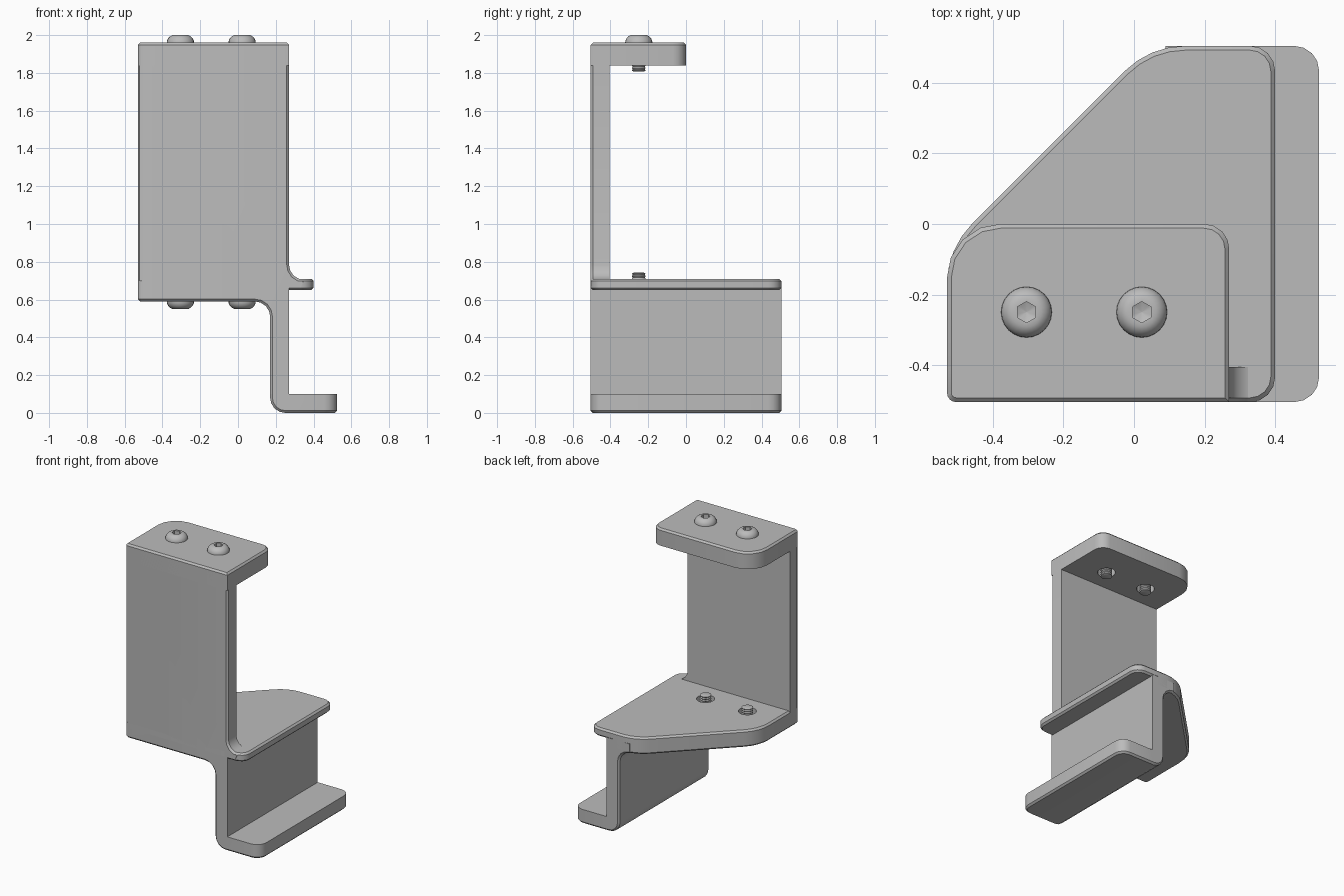
import bpy, bmesh, math
from mathutils import Vector

cube = bpy.data.objects.get("Cube")
if cube:
    bpy.data.objects.remove(cube)

grey = bpy.data.materials.new("plain_grey")
grey.use_nodes = True
COLOUR = (0.5, 0.5, 0.5, 1)
grey.diffuse_color = COLOUR
grey.node_tree.nodes["Principled BSDF"].inputs["Base Color"].default_value = COLOUR

LEFT, RIGHT, FRONT, BACK = -0.53, 0.27, -0.505, 0.505
CHAMFER = 0.012


def rounded(corners, steps=4):
    """Outline from (u, v, tangent length) corners, with true arcs."""
    out = []
    for i, (u, v, t) in enumerate(corners):
        p = Vector((u, v))
        if not t:
            out.append(p)
            continue
        a = (Vector(corners[i - 1][:2]) - p).normalized()
        b = (Vector(corners[(i + 1) % len(corners)][:2]) - p).normalized()
        w = math.sin(a.angle(b) / 2)
        for k in range(steps + 1):
            s = k / steps
            ca, cp, cb = (1 - s) ** 2, 2 * w * s * (1 - s), s * s
            out.append((ca * (p + a * t) + cp * p + cb * (p + b * t)) / (ca + cp + cb))
    return out


def finish(name, bm):
    bmesh.ops.recalc_face_normals(bm, faces=bm.faces)
    mesh = bpy.data.meshes.new(name)
    bm.to_mesh(mesh)
    bm.free()
    mesh.materials.append(grey)
    obj = bpy.data.objects.new(name, mesh)
    bpy.context.collection.objects.link(obj)
    return obj


def prism(name, corners, axis, low, high, bevels):
    """Extrude an outline along y or z, then bevel edges picked by midpoint rules."""
    bm = bmesh.new()
    place = (lambda p, w: (p.x, w, p.y)) if axis == "y" else (lambda p, w: (p.x, p.y, w))
    face = bm.faces.new([bm.verts.new(place(p, low)) for p in rounded(corners)])
    ext = bmesh.ops.extrude_face_region(bm, geom=[face])["geom"]
    shift = (0, high - low, 0) if axis == "y" else (0, 0, high - low)
    bmesh.ops.translate(bm, vec=shift, verts=[g for g in ext if isinstance(g, bmesh.types.BMVert)])
    bmesh.ops.recalc_face_normals(bm, faces=bm.faces)
    for rule, size, segments in bevels:
        edges = [e for e in bm.edges if rule(*((e.verts[0].co + e.verts[1].co) / 2))]
        bmesh.ops.bevel(bm, geom=edges, offset=size, segments=segments, profile=0.5, affect="EDGES")
    return finish(name, bm)


def lathe(name, profile, location, flip=False, sides=24):
    """Spin (radius, height, hexagonal) points round z."""
    bm = bmesh.new()
    rings = []
    for r, h, hexed in profile:
        ring = []
        for k in range(sides):
            a = math.tau * k / sides
            off = (a + math.pi / 6) % (math.pi / 3) - math.pi / 6
            q = r / math.cos(off) if hexed else r
            ring.append(bm.verts.new((q * math.cos(a), q * math.sin(a), -h if flip else h)))
        rings.append(ring)
    for lower, upper in zip(rings, rings[1:]):
        for k in range(sides):
            n = (k + 1) % sides
            bm.faces.new((lower[k], lower[n], upper[n], upper[k]))
    bm.faces.new(rings[0])
    bm.faces.new(rings[-1])
    obj = finish(name, bm)
    obj.location = location
    return obj


# Front wall, running down over the face of the leg
def wall_front(x, y, z):
    front = y < -0.485 and not (x < -0.5 and 0.6 < z < 1.95)
    front = front and z > 0.11 and not (x > 0.26 and z < 0.7)
    top = z > 1.95 and y < -0.41
    bottom = abs(z - 0.59) < 0.01 and x < -0.5 and y < -0.41
    return front or top or bottom


wall = prism("front_wall", [
    (LEFT, 0.59, 0), (0.17, 0.59, 0.08), (0.17, 0.1, 0), (RIGHT, 0.1, 0), (RIGHT, 0.66, 0),
    (0.33, 0.66, 0), (0.35, 0.705, 0), (RIGHT, 0.705, 0.079), (RIGHT, 1.96, 0), (LEFT, 1.96, 0),
], "y", FRONT, FRONT + 0.1, [
    (lambda x, y, z: x < LEFT + 0.01 and y < -0.5, 0.025, 2),
    (wall_front, CHAMFER, 1),
])


# Leg and foot, one bent strip
def leg_outer(x, y, z):
    return (abs(y) > 0.4 or x > 0.5) and z < 0.6 and (z < 0.02 or x < 0.26)


leg = prism("leg_and_foot", [
    (0.17, 0, 0.08), (0.525, 0, 0), (0.525, 0.1, 0), (RIGHT, 0.1, 0), (RIGHT, 0.66, 0),
    (0.09, 0.66, 0), (0.09, 0.59, 0), (0.17, 0.59, 0.079),
], "y", FRONT, BACK, [
    (lambda x, y, z: x > 0.52 and abs(y) > 0.5, 0.07, 4),
    (leg_outer, CHAMFER, 1),
])

# Shelves
top_shelf = prism("top_shelf", [
    (LEFT, FRONT, 0.025), (RIGHT, FRONT, 0), (RIGHT, 0, 0.07), (LEFT, 0, 0.15),
], "z", 1.84, 1.96, [(lambda x, y, z: z > 1.95, CHAMFER, 1)])

slope = [(0.045, BACK, 0.1), (LEFT, -0.07, 0.1)]
middle_shelf = prism("middle_shelf", [
    (LEFT, FRONT, 0.025), (0.4, FRONT, 0.07), (0.4, BACK, 0.07)] + slope,
    "z", 0.65, 0.71, [(lambda x, y, z: z > 0.7 or z < 0.66, CHAMFER, 1)])
shelf_underside = prism("shelf_underside", [
    (LEFT, FRONT, 0.025), (0.22, FRONT, 0), (0.22, BACK, 0)] + slope,
    "z", 0.59, 0.69, [(lambda x, y, z: z < 0.6, CHAMFER, 1)])

# Round-headed socket screws, threaded through clearance holes
threads = [(0.037 - 0.005 * (i % 2), -0.148 + 0.007 * i, False) for i in range(20)]
screw = [(0.028, -0.152, False)] + threads + [
    (0.037, -0.002, False), (0.072, 0, False), (0.071, 0.01, False), (0.065, 0.023, False),
    (0.055, 0.033, False), (0.042, 0.04, False), (0.026, 0.04, True), (0.026, 0.015, True),
    (0.002, 0.005, False)]
hole = [(0.058, -0.14, False), (0.058, -0.002, False)]
for side, x in (("right", -0.305), ("left", 0.022)):
    for level, z, flip, plates in (("upper", 1.96, False, [top_shelf]),
                                   ("lower", 0.59, True, [middle_shelf, shelf_underside])):
        spot = (x, -0.25, z)
        lathe(f"{level}_{side}_screw", screw, spot, flip)
        cutter = lathe(f"{level}_{side}_hole_cutter", hole, spot, flip)
        cutter.hide_render = True
        cutter.hide_set(True)
        for plate in plates:
            cut = plate.modifiers.new(f"{side}_hole", "BOOLEAN")
            cut.operation, cut.solver, cut.object = "DIFFERENCE", "EXACT", cutter

# Smooth the arcs, keep the edges crisp
bpy.ops.object.select_all(action="DESELECT")
for obj in bpy.context.collection.objects:
    if obj.type == "MESH" and not obj.hide_render:
        obj.select_set(True)
        bpy.context.view_layer.objects.active = obj
bpy.ops.object.shade_smooth_by_angle(angle=math.radians(30))
